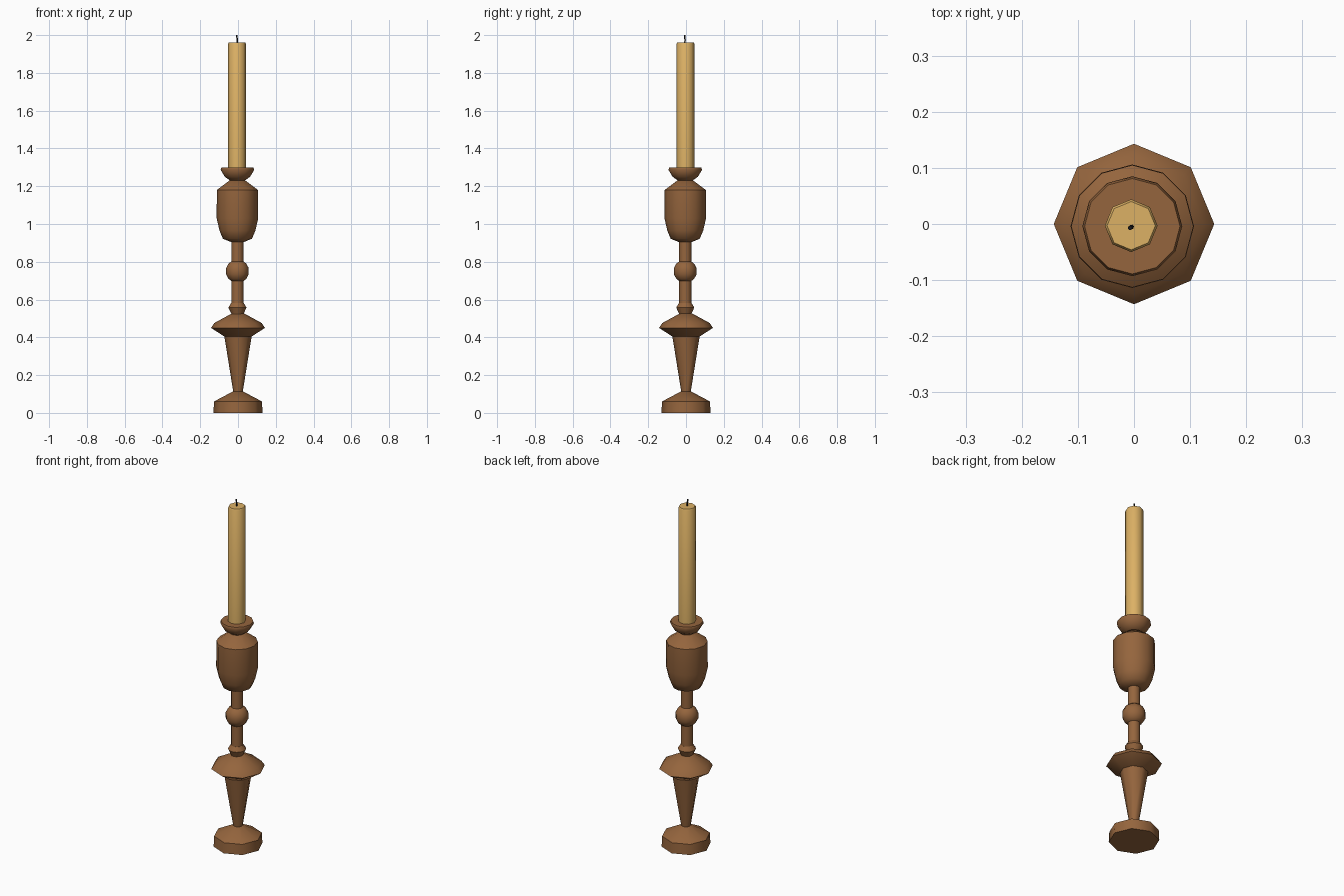
import bpy, math
from mathutils import Vector

if "Cube" in bpy.data.objects:
    bpy.data.objects.remove(bpy.data.objects["Cube"])


def material(name, color):
    m = bpy.data.materials.new(name)
    m.diffuse_color = (*color, 1)
    m.use_nodes = True
    m.node_tree.nodes["Principled BSDF"].inputs["Base Color"].default_value = m.diffuse_color
    return m


wood = material("brown_wood", (0.30, 0.130, 0.047))
wax = material("yellow_wax", (0.72, 0.44, 0.13))
black = material("black_wick", (0.01, 0.01, 0.012))


def lathe(name, profile, sides, mat, center=(0, 0), angle=50):
    """Closed turned part from (radius, height) points, bottom to top."""
    verts, faces = [], []
    for r, z in profile:
        for i in range(sides):
            a = 2 * math.pi * i / sides
            verts.append((center[0] + r * math.cos(a), center[1] + r * math.sin(a), z))
    for k in range(len(profile) - 1):
        for i in range(sides):
            j = (i + 1) % sides
            faces.append((k * sides + i, k * sides + j, (k + 1) * sides + j, (k + 1) * sides + i))
    top = (len(profile) - 1) * sides
    faces.append(tuple(reversed(range(sides))))
    faces.append(tuple(range(top, top + sides)))
    me = bpy.data.meshes.new(name)
    me.from_pydata(verts, [], faces)
    me.materials.append(mat)
    ob = bpy.data.objects.new(name, me)
    bpy.context.collection.objects.link(ob)
    bpy.ops.object.select_all(action='DESELECT')
    ob.select_set(True)
    bpy.context.view_layer.objects.active = ob
    bpy.ops.object.shade_smooth_by_angle(angle=math.radians(angle))
    return ob


axis = (-0.003, -0.004)

# Foot and tapered lower stem
lathe("base_foot", [(0.13, 0), (0.127, 0.06), (0.105, 0.072), (0.024, 0.115)], 8, wood)
lathe("tapered_stem", [(0.024, 0.105), (0.073, 0.41)], 8, wood)
lathe("flared_collar", [(0.073, 0.405), (0.143, 0.45), (0.125, 0.476), (0.035, 0.525)], 8, wood)

# Slim shaft with turned bead and ball
lathe("shaft", [(0.032, 0.51), (0.032, 0.92)], 12, wood, axis)
lathe("lower_bead", [(0.033, 0.525), (0.048, 0.558), (0.033, 0.582)], 12, wood, axis)
ball = [(0.062 * math.cos(t), 0.75 + 0.062 * math.sin(t))
        for t in (math.radians(d) for d in (-65, -40, -15, 15, 40, 65))]
lathe("ball_knop", ball, 12, wood, axis)

# Large barrel and candle cup
lathe("barrel", [(0.035, 0.905), (0.077, 0.922), (0.095, 0.965), (0.110, 1.03),
                 (0.109, 1.18), (0.036, 1.235)], 12, wood, axis)
lathe("candle_cup", [(0.036, 1.228), (0.067, 1.25), (0.089, 1.287), (0.085, 1.298)], 12, wood, axis)

# Candle
lathe("candle", [(0.047, 1.29), (0.047, 1.955), (0.043, 1.962)], 8, wax, (-0.005, -0.003))

# Slightly bent wick
curve = bpy.data.curves.new("wick_path", 'CURVE')
curve.dimensions = '3D'
curve.bevel_depth = 0.004
curve.bevel_resolution = 1
curve.use_fill_caps = True
path = [(-0.005, -0.006, 1.955), (-0.004, -0.005, 1.975), (-0.007, -0.007, 2.0)]
sp = curve.splines.new('POLY')
sp.points.add(len(path) - 1)
for p, co in zip(sp.points, path):
    p.co = (*co, 1)
curve.materials.append(black)
bpy.context.collection.objects.link(bpy.data.objects.new("wick", curve))
